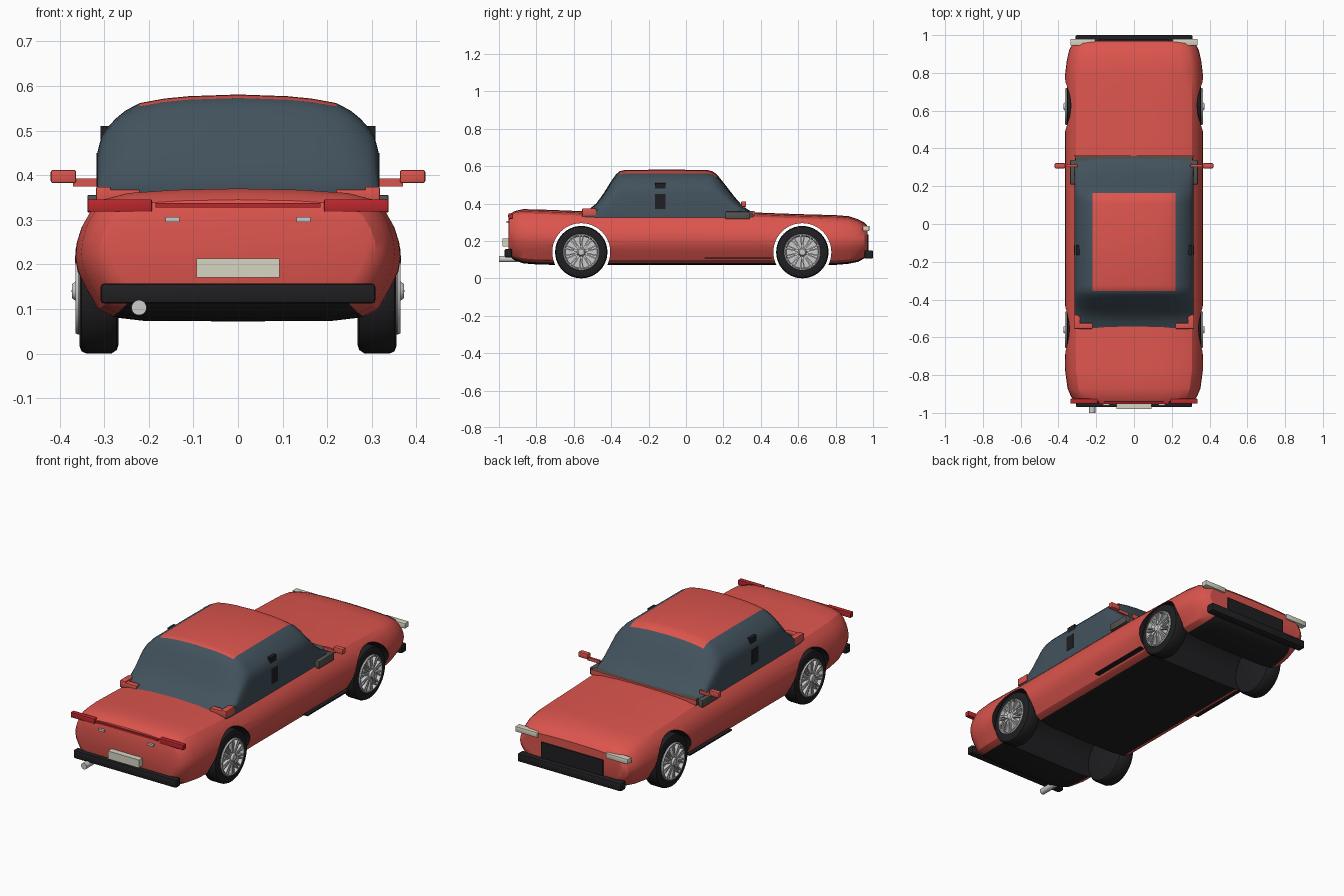
import bpy, bmesh, math
from mathutils import Matrix, Vector

if "Cube" in bpy.data.objects:
    bpy.data.objects.remove(bpy.data.objects["Cube"])


def material(name, r, g, b):
    m = bpy.data.materials.new(name)
    m.diffuse_color = (r, g, b, 1)
    m.use_nodes = True
    m.node_tree.nodes["Principled BSDF"].inputs["Base Color"].default_value = m.diffuse_color
    return m


RED = material("paint_red", 0.72, 0.09, 0.075)
LAMP = material("lamp_red", 0.5, 0.02, 0.025)
BLACK = material("black_trim", 0.014, 0.014, 0.016)
COWL = material("cowl_grey", 0.09, 0.085, 0.08)
GLASS = material("dark_glass", 0.055, 0.085, 0.11)
CREAM = material("plate_cream", 0.68, 0.66, 0.54)
SILVER = material("silver", 0.55, 0.55, 0.55)


def finish(name, bm, mats, angle=35):
    bmesh.ops.recalc_face_normals(bm, faces=bm.faces)
    me = bpy.data.meshes.new(name)
    bm.to_mesh(me)
    bm.free()
    for m in mats:
        me.materials.append(m)
    ob = bpy.data.objects.new(name, me)
    bpy.context.collection.objects.link(ob)
    smooth(ob, angle)
    return ob


def smooth(ob, angle=35):
    bpy.ops.object.select_all(action='DESELECT')
    bpy.context.view_layer.objects.active = ob
    ob.select_set(True)
    bpy.ops.object.shade_smooth_by_angle(angle=math.radians(angle))


def loft(name, stations, profile, mats, pick):
    """stations: (y, half width, bottom z, top z); profile: (width, height) fractions"""
    bm = bmesh.new()
    ring = profile + [(-w, t) for w, t in reversed(profile[1:-1])]
    rows = [[bm.verts.new((w * hw, y, zb + t * (zt - zb))) for w, t in ring]
            for y, hw, zb, zt in stations]
    n = len(ring)
    for a, b in zip(rows, rows[1:]):
        for i in range(n):
            f = bm.faces.new((a[i], a[(i + 1) % n], b[(i + 1) % n], b[i]))
            f.material_index = pick(f.calc_center_median(), min(i, n - 1 - i))
    bm.faces.new(rows[0])
    bm.faces.new(rows[-1])
    return finish(name, bm, mats)


def box(name, x, y, z, mat, bevel=0.0):
    bm = bmesh.new()
    lo, hi = Vector((x[0], y[0], z[0])), Vector((x[1], y[1], z[1]))
    bmesh.ops.create_cube(bm, size=1, matrix=Matrix.Translation((lo + hi) / 2)
                          @ Matrix.Diagonal((*(hi - lo), 1)))
    if bevel:
        bmesh.ops.bevel(bm, geom=bm.edges[:], offset=bevel, segments=2,
                        affect='EDGES', profile=0.5)
    return finish(name, bm, [mat])


def pair(name, x, y, z, mat, bevel=0.0):
    box(name + "_right", x, y, z, mat, bevel)
    box(name + "_left", (-x[1], -x[0]), y, z, mat, bevel)


def lathe(name, pts, y, z, side, mat, extra=None, n=40):
    """spin (x, radius) points around an axle along x"""
    bm = bmesh.new()
    vs = [bm.verts.new((x, 0, r)) for x, r in pts]
    es = [bm.edges.new(e) for e in zip(vs, vs[1:])]
    bmesh.ops.spin(bm, geom=vs + es, cent=(0, 0, 0), axis=(1, 0, 0),
                   angle=math.tau, steps=n)
    bmesh.ops.remove_doubles(bm, verts=bm.verts, dist=1e-5)
    if extra:
        extra(bm)
    bmesh.ops.transform(bm, verts=bm.verts, matrix=Matrix.Translation((0, y, z))
                        @ Matrix.Diagonal((side, 1, 1, 1)))
    return finish(name, bm, [mat])


# body shell with dark underside
body_profile = [(0, 0), (.58, .005), (.77, .035), (.86, .09), (.94, .26), (.985, .38),
                (1, .49), (.99, .6), (.96, .72), (.91, .83), (.84, .92), (.7, .965),
                (.4, .99), (0, 1)]
body_stations = [
    (-.948, .285, .135, .325), (-.94, .31, .115, .345), (-.915, .333, .095, .36),
    (-.87, .352, .08, .37), (-.78, .364, .073, .368), (-.65, .366, .072, .363),
    (-.5, .366, .072, .357), (-.2, .366, .072, .355), (.1, .366, .072, .355),
    (.35, .366, .072, .353), (.5, .366, .072, .347), (.65, .366, .072, .342),
    (.8, .364, .072, .338), (.87, .355, .078, .332), (.92, .343, .088, .316),
    (.955, .325, .108, .298), (.97, .3, .13, .28)]
body = loft("body", body_stations, body_profile, [RED, BLACK],
            lambda c, i: 1 if i < 2 else 0)

# wheel wells cut straight through
AXLES = {"rear": -.56, "front": .622}
for where, y in AXLES.items():
    bm = bmesh.new()
    bmesh.ops.create_cone(bm, cap_ends=True, segments=48, radius1=.155, radius2=.155,
                          depth=1, matrix=Matrix.Translation((0, y, .14))
                          @ Matrix.Rotation(math.pi / 2, 4, 'Y'))
    for f in bm.faces:
        f.material_index = 1
    cutter = finish(where + "_well_cutter", bm, [RED, BLACK])
    cutter.hide_render = True
    mod = body.modifiers.new("well", 'BOOLEAN')
    mod.object, mod.operation, mod.solver = cutter, 'DIFFERENCE', 'EXACT'
    bpy.context.view_layer.objects.active = body
    bpy.ops.object.modifier_apply(modifier=mod.name)
    bpy.data.objects.remove(cutter)
smooth(body, 30)

# cabin: glass all round, red roof panel
cabin_profile = [(0, 0), (1, 0), (1, .5), (.97, .64), (.93, .71), (.87, .79), (.8, .86),
                 (.7, .925), (.52, .965), (.35, .985), (0, 1)]
cabin_stations = [
    (-.555, .313, .325, .352), (-.515, .315, .325, .372), (-.48, .315, .325, .4),
    (-.44, .315, .325, .455), (-.4, .315, .325, .52), (-.375, .315, .325, .555),
    (-.355, .315, .325, .573), (-.325, .315, .325, .58), (-.1, .315, .325, .581),
    (.11, .315, .325, .58), (.14, .315, .325, .573), (.165, .315, .325, .556),
    (.21, .315, .325, .5), (.26, .315, .325, .435), (.3, .315, .325, .39),
    (.33, .313, .325, .368), (.36, .31, .325, .352)]
loft("cabin", cabin_stations, cabin_profile, [GLASS, RED],
     lambda c, i: 1 if -.356 < c.y < .166 and i >= 7 else 0)

# door posts, rear window corners, windscreen base
pair("door_post", (.3, .317), (-.165, -.11), (.37, .45), BLACK)
pair("door_post_top", (.285, .308), (-.165, -.11), (.45, .51), BLACK)
pair("rear_window_corner", (.22, .316), (-.555, -.525), (.34, .368), RED, .003)
pair("rear_pillar_foot", (.285, .318), (-.555, -.48), (.335, .374), RED, .003)
pair("cowl_side", (.29, .338), (.21, .34), (.316, .356), COWL, .004)
box("cowl", (-.31, .31), (.33, .36), (.34, .36), COWL)
box("cowl_trim", (-.317, .317), (.358, .365), (.335, .36), RED)

# mirrors
pair("mirror", (.363, .42), (.295, .322), (.382, .412), RED, .005)
pair("mirror_arm", (.3, .37), (.303, .314), (.375, .392), RED)

# rear end
box("rear_bumper", (-.308, .308), (-.97, -.93), (.112, .157), BLACK, .008)
pair("tail_lamp", (.193, .337), (-.95, -.925), (.318, .346), LAMP, .003)
box("tail_strip", (-.185, .185), (-.952, -.93), (.328, .338), LAMP)
pair("plate_lamp", (.131, .163), (-.96, -.935), (.295, .306), SILVER)
box("number_plate", (-.093, .093), (-.98, -.945), (.17, .213), CREAM)
lathe("exhaust", [(-.08, 0), (-.08, .017), (.02, .017), (.02, 0)], 0, 0, 1, SILVER, n=20)
pipe = bpy.data.objects["exhaust"]
pipe.rotation_euler.z = math.pi / 2
pipe.location = (-.222, -.92, .103)

# front end
box("front_bumper", (-.31, .31), (.955, 1.0), (.105, .15), BLACK, .008)
box("front_grille", (-.185, .185), (.94, .976), (.12, .235), BLACK)
pair("headlamp", (.205, .337), (.945, .98), (.253, .281), CREAM, .003)

# sill strips
pair("sill", (.3, .346), (.1, .46), (.105, .112), BLACK)


# wheels
def spokes(bm):
    for k in range(20):
        ang = math.tau * (k // 2) / 10 + (.1 if k % 2 else -.1)
        bmesh.ops.create_cube(bm, size=1, matrix=Matrix.Rotation(ang, 4, 'X')
                              @ Matrix.Translation((.353, 0, .055))
                              @ Matrix.Diagonal((.02, .007, .07, 1)))


tire_pts = [(.268, 0), (.268, .12), (.272, .132), (.284, .14), (.34, .14), (.351, .135),
            (.356, .122), (.355, .098), (.335, .094), (.335, 0)]
rim_pts = [(.336, .094), (.358, .098), (.364, .095), (.364, .09), (.345, .085), (.345, .024),
           (.364, .022), (.372, .016), (.373, 0)]
for where, y in AXLES.items():
    for label, side in (("right", 1), ("left", -1)):
        lathe(f"{where}_{label}_tire", tire_pts, y, .14, side, BLACK)
        lathe(f"{where}_{label}_rim", rim_pts, y, .14, side, SILVER, spokes)
